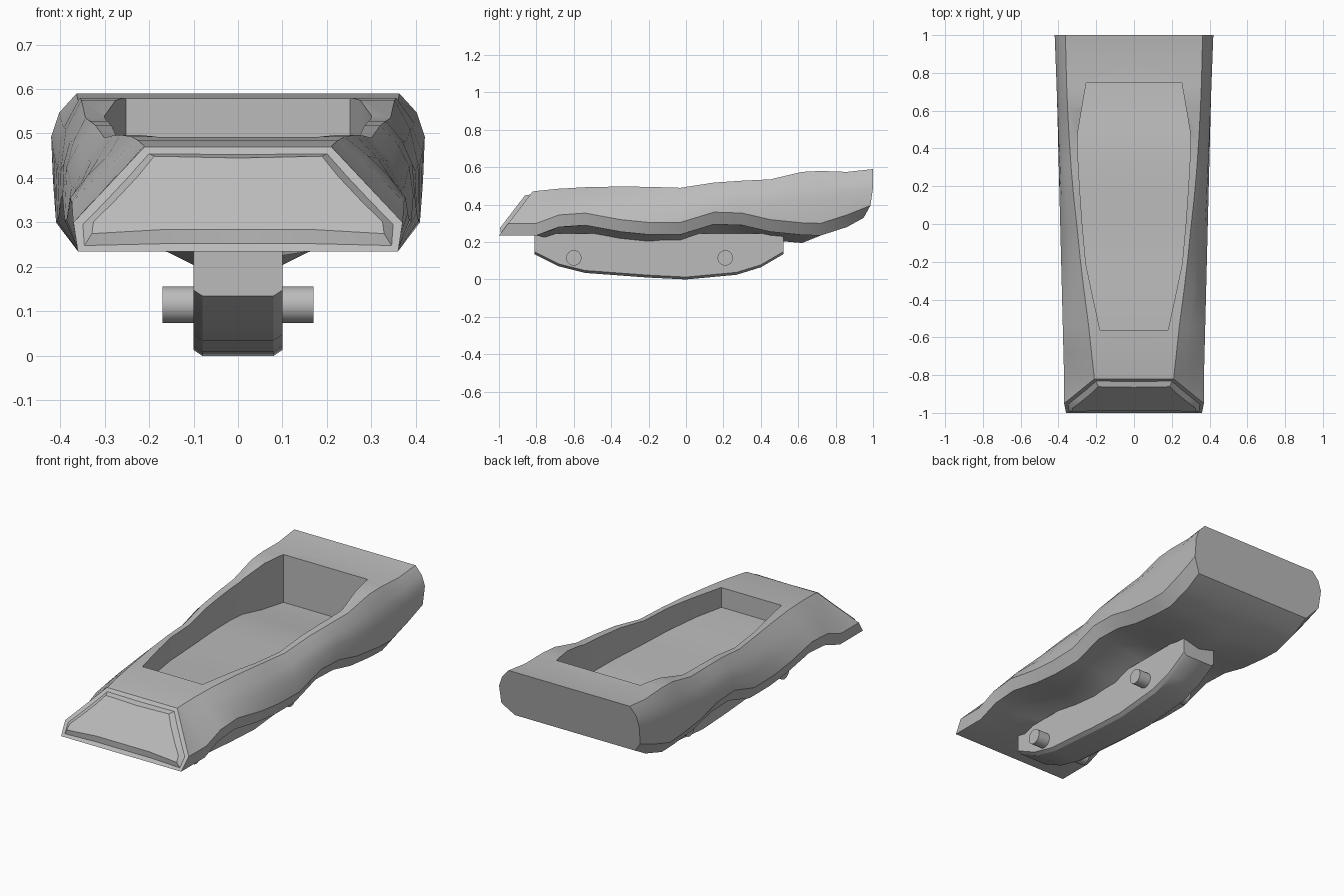
import bpy, bmesh
from math import pi

cube = bpy.data.objects.get("Cube")
if cube:
    bpy.data.objects.remove(cube)

grey = bpy.data.materials.new("hull grey")
grey.use_nodes = True
grey.diffuse_color = (0.5, 0.5, 0.5, 1)
grey.node_tree.nodes["Principled BSDF"].inputs["Base Color"].default_value = (0.5, 0.5, 0.5, 1)


def finish(name, bm, angle=30):
    """Turn a bmesh into a shaded object."""
    bmesh.ops.recalc_face_normals(bm, faces=bm.faces)
    mesh = bpy.data.meshes.new(name)
    bm.to_mesh(mesh)
    bm.free()
    mesh.materials.append(grey)
    ob = bpy.data.objects.new(name, mesh)
    bpy.context.collection.objects.link(ob)
    activate(ob)
    bpy.ops.object.shade_smooth_by_angle(angle=angle * pi / 180)
    return ob


def activate(ob):
    bpy.ops.object.select_all(action='DESELECT')
    ob.select_set(True)
    bpy.context.view_layer.objects.active = ob


def loft(bm, rings):
    """Skin closed rings of points and cap both ends; returns the caps."""
    loops = [[bm.verts.new(p) for p in ring] for ring in rings]
    for a, b in zip(loops, loops[1:]):
        for i in range(len(a)):
            j = (i + 1) % len(a)
            bm.faces.new((a[i], a[j], b[j], b[i]))
    return bm.faces.new(loops[0]), bm.faces.new(loops[-1])


def mirrored(half):
    """Close a half section that starts and ends on the centre line."""
    return half + [(-x, y, z) for x, y, z in half[-2:0:-1]]


def lerp(a, b, t):
    return a + (b - a) * t


# Hull stations: y, top height, top half width, lower side edge, belly
stations = [
    (-0.82, 0.47, 0.21, 0.235, 0.235),
    (-0.80, 0.473, 0.212, 0.235, 0.235),
    (-0.68, 0.485, 0.225, 0.28, 0.21),
    (-0.54, 0.493, 0.24, 0.29, 0.205),
    (-0.35, 0.497, 0.265, 0.255, 0.17),
    (-0.20, 0.495, 0.283, 0.24, 0.155),
    (-0.03, 0.49, 0.30, 0.24, 0.17),
    (0.15, 0.518, 0.32, 0.295, 0.235),
    (0.30, 0.528, 0.333, 0.29, 0.235),
    (0.45, 0.535, 0.343, 0.255, 0.21),
    (0.62, 0.575, 0.352, 0.238, 0.195),
    (0.72, 0.58, 0.356, 0.235, 0.235),
    (0.86, 0.575, 0.36, 0.28, 0.28),
    (1.00, 0.59, 0.363, 0.33, 0.33),
]


def hull_ring(y, top, tw, edge, belly):
    t = (y + 0.82) / 1.82
    w = lerp(0.37, 0.42, t)
    side = edge + 0.065
    h = top - side
    half = [(0, top), (tw, top),
            (lerp(tw, w, lerp(0.33, 0.68, t)), top - h * lerp(0.33, 0.22, t)),
            (lerp(tw, w, lerp(0.67, 1.0, t)), top - h * lerp(0.67, 0.5, t)),
            (w - 0.004 * t, side), (0.36, edge),
            (0.16, lerp(edge, belly, 0.07)), (0, belly)]

    def place(z):
        if y == stations[0][0]:      # raked nose
            return lerp(-1, y, (z - edge) / (top - edge))
        if y == 1:                   # undercut tail
            return 1 - 0.05 * min(1, max(0, (0.42 - z) / 0.09))
        return y
    return mirrored([(x, place(z), z) for x, z in half])


bm = bmesh.new()
nose, tail = loft(bm, [hull_ring(*s) for s in stations])
bmesh.ops.recalc_face_normals(bm, faces=bm.faces)
# Raised bevelled panel on the nose
bmesh.ops.inset_region(bm, faces=[nose], thickness=0.022)
bmesh.ops.inset_region(bm, faces=[nose], thickness=0.025, depth=0.02)
hull = finish("hull", bm)

# Pocket cutter with a gently rolling floor: y, half width, floor height
pocket = [(-0.56, 0.18, 0.385), (-0.40, 0.215, 0.385), (-0.21, 0.255, 0.372),
          (0, 0.274, 0.365), (0.2, 0.288, 0.365), (0.36, 0.297, 0.36),
          (0.47, 0.30, 0.35), (0.6, 0.278, 0.33), (0.75, 0.252, 0.32)]
bm = bmesh.new()
loft(bm, [[(-w, y, z), (w, y, z), (w, y, 0.8), (-w, y, 0.8)] for y, w, z in pocket])
cutter = finish("pocket_cutter", bm)
cutter.hide_render = True
cut = hull.modifiers.new("pocket", 'BOOLEAN')
cut.operation = 'DIFFERENCE'
cut.solver = 'EXACT'
cut.object = cutter
activate(hull)
bpy.ops.object.modifier_apply(modifier=cut.name)
bpy.data.objects.remove(cutter)
bpy.ops.object.shade_smooth_by_angle(angle=pi / 6)

# Keel: side profile with chamfered lower edges
keel_line = [(-0.81, 0.135), (-0.68, 0.07), (-0.54, 0.035), (-0.2, 0.01), (0, 0),
             (0.27, 0.025), (0.4, 0.065), (0.52, 0.135)]
bm = bmesh.new()
loft(bm, [mirrored([(0, y, 0.245), (0.1, y, 0.245), (0.1, y, z + 0.013),
                    (0.08, y, z), (0, y, z)]) for y, z in keel_line])
finish("keel", bm)

# Cross pins through the keel
for name, y in (("front_pin", -0.6), ("rear_pin", 0.21)):
    bpy.ops.mesh.primitive_cylinder_add(vertices=32, radius=0.041, depth=0.34,
                                        location=(0, y, 0.115), rotation=(0, pi / 2, 0))
    pin = bpy.context.object
    pin.name = name
    pin.data.materials.append(grey)
    bpy.ops.object.shade_smooth_by_angle(angle=pi / 6)
